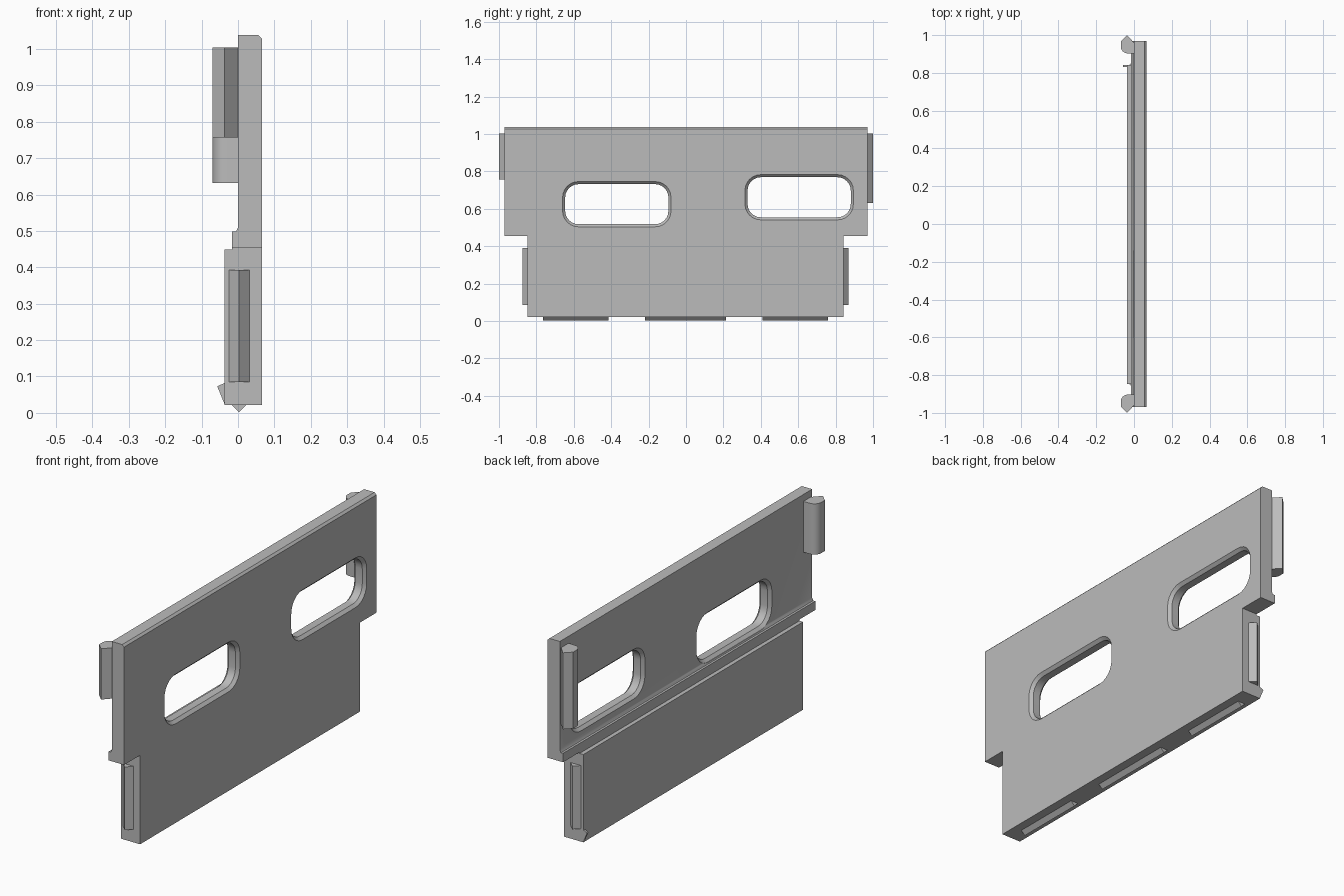
import bpy, bmesh, math
from mathutils import Vector

cube = bpy.data.objects.get("Cube")
if cube:
    bpy.data.objects.remove(cube, do_unlink=True)

grey = bpy.data.materials.new("plain grey")
grey.use_nodes = True
colour = (0.5, 0.5, 0.5, 1)
grey.diffuse_color = colour
grey.node_tree.nodes["Principled BSDF"].inputs["Base Color"].default_value = colour


def loft(bm, rings):
    """Closed solid through matching rings of points."""
    loops = [[bm.verts.new(p) for p in ring] for ring in rings]
    for a, b in zip(loops, loops[1:]):
        for i in range(len(a)):
            j = (i + 1) % len(a)
            bm.faces.new((a[i], a[j], b[j], b[i]))
    bm.faces.new(loops[0])
    bm.faces.new(loops[-1])


def prism(bm, axis, outline, low, high):
    """Extrude a 2D outline along the named axis."""
    place = {"x": lambda u, v, t: (t, u, v),
             "y": lambda u, v, t: (u, t, v),
             "z": lambda u, v, t: (u, v, t)}[axis]
    loft(bm, [[place(u, v, t) for u, v in outline] for t in (low, high)])


def finish(name, bm):
    bmesh.ops.recalc_face_normals(bm, faces=bm.faces)
    mesh = bpy.data.meshes.new(name)
    bm.to_mesh(mesh)
    bm.free()
    mesh.materials.append(grey)
    obj = bpy.data.objects.new(name, mesh)
    bpy.context.collection.objects.link(obj)
    return obj


def rounded(cy, cz, hy, hz, r, steps=6):
    """Rounded rectangle in the y-z plane."""
    pts = []
    for k, (sy, sz) in enumerate(((1, 1), (-1, 1), (-1, -1), (1, -1))):
        for i in range(steps + 1):
            a = (k + i / steps) * math.pi / 2
            pts.append((cy + sy * (hy - r) + r * math.cos(a),
                        cz + sz * (hz - r) + r * math.sin(a)))
    return pts


# Panel: stepped profile swept along its length
bm = bmesh.new()
prism(bm, "y", [(.066, .022), (.066, 1.028), (.056, 1.038), (0, 1.038),
                (0, .51), (-.006, .498), (-.017, .498), (-.017, .449),
                (-.037, .449), (-.037, .022)], -.97, .97)
panel = finish("panel", bm)

# Cutter: lower corner notches and two windows with chamfered rims
bm = bmesh.new()
for low, high in ((-1.1, -.847), (.842, 1.1)):
    prism(bm, "x", [(low, -.1), (high, -.1), (high, .455), (low, .455)], -.2, .2)
for cy, cz in ((-.37, .625), (.605, .662)):
    rings = []
    for x, inset in ((-.012, 0), (0, 0), (.014, .014),
                     (.052, .014), (.066, 0), (.08, 0)):
        outline = rounded(cy, cz, .29 - inset, .121 - inset, .085 - inset)
        rings.append([(x, y, z) for y, z in outline])
    loft(bm, rings)
cutter = finish("panel_cutter", bm)
cutter.hide_render = True

cut = panel.modifiers.new("openings", "BOOLEAN")
cut.operation = "DIFFERENCE"
cut.solver = "EXACT"
cut.object = cutter
bpy.context.view_layer.objects.active = panel
bpy.ops.object.modifier_apply(modifier=cut.name)
bpy.data.objects.remove(cutter, do_unlink=True)

# Upper end clips: half-round back with a pointed outer edge
arc = [(-.033 + .037 * math.cos(a), .94 + .037 * math.sin(a))
       for a in (math.radians(180 + 90 * i / 6) for i in range(7))]
clip = [(0, .96), (-.037, 1), (-.07, .967)] + arc + [(0, .903)]
for name, side, low in (("front_clip", -1, .757), ("back_clip", 1, .632)):
    bm = bmesh.new()
    prism(bm, "z", [(x, side * y) for x, y in clip], low, 1.004)
    finish(name, bm)

# Lower end ridges
for name, side, base in (("front_ridge", -1, .847), ("back_ridge", 1, .842)):
    bm = bmesh.new()
    prism(bm, "z", [(-.025, side * base), (.003, side * (base + .028)),
                    (.031, side * base)], .085, .392)
    finish(name, bm)

# Bottom ridges
for name, low, high in (("front", -.765, -.415), ("middle", -.22, .215),
                        ("back", .41, .76)):
    bm = bmesh.new()
    prism(bm, "y", [(-.017, .022), (.003, .002), (.023, .022)], low, high)
    finish("bottom_ridge_" + name, bm)

# Small catch at the lower back corner
bm = bmesh.new()
prism(bm, "y", [(-.037, .082), (-.057, .073), (-.037, .024)], .832, .842)
finish("corner_catch", bm)

# Smooth the rounded parts, keep edges sharp
bpy.ops.object.select_all(action="DESELECT")
for name in ("panel", "front_clip", "back_clip"):
    bpy.data.objects[name].select_set(True)
bpy.ops.object.shade_smooth_by_angle(angle=math.radians(30))
